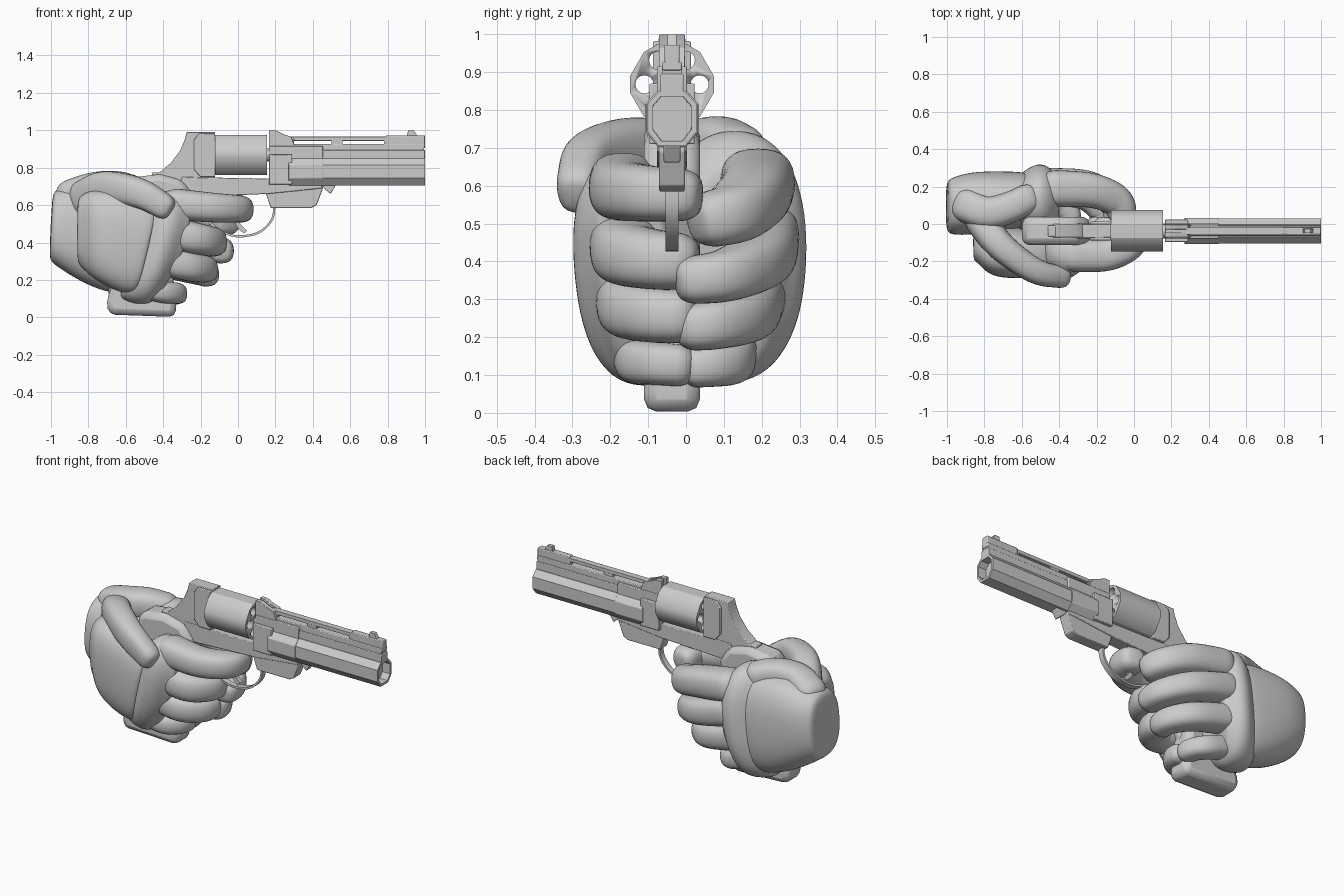
import bpy, bmesh
from math import sin, cos, pi, radians
from mathutils import Vector as V

if "Cube" in bpy.data.objects:
    bpy.data.objects.remove(bpy.data.objects["Cube"])

GY = -0.037  # centre plane of the gun


def finish(bm, name, angle=None, bevel=0, subsurf=0):
    bmesh.ops.recalc_face_normals(bm, faces=bm.faces)
    me = bpy.data.meshes.new(name)
    bm.to_mesh(me)
    bm.free()
    ob = bpy.data.objects.new(name, me)
    bpy.context.collection.objects.link(ob)
    if bevel:
        m = ob.modifiers.new("bevel", 'BEVEL')
        m.width, m.segments, m.limit_method = bevel, 2, 'ANGLE'
    if subsurf:
        m = ob.modifiers.new("smooth", 'SUBSURF')
        m.levels = m.render_levels = subsurf
    if angle:
        bpy.ops.object.select_all(action='DESELECT')
        ob.select_set(True)
        bpy.context.view_layer.objects.active = ob
        bpy.ops.object.shade_smooth_by_angle(angle=radians(angle))
    return ob


def prism(name, pts, a, b, axis='y', bevel=0.004, recess=None):
    """Extrude an xz profile along y, or a yz profile along x; y is relative to the gun plane."""
    bm = bmesh.new()
    put = (lambda p, d: (p[0], GY + d, p[1])) if axis == 'y' else (lambda p, d: (d, GY + p[0], p[1]))
    lo = [bm.verts.new(put(p, a)) for p in pts]
    hi = [bm.verts.new(put(p, b)) for p in pts]
    bm.faces.new(lo)
    front = bm.faces.new(hi)
    for i in range(len(pts)):
        j = (i + 1) % len(pts)
        bm.faces.new((lo[i], lo[j], hi[j], hi[i]))
    bmesh.ops.recalc_face_normals(bm, faces=bm.faces)
    if recess:
        for thick, depth in ((recess, 0), (0.001, -0.05)):
            bmesh.ops.inset_region(bm, faces=[front], thickness=thick)
            for v in front.verts:
                v.co.x += depth
    return finish(bm, name, 30, bevel)


def box(name, x0, x1, z0, z1, half, bevel=0.004):
    return prism(name, [(x0, z0), (x1, z0), (x1, z1), (x0, z1)], -half, half, 'y', bevel)


def skin_rings(name, rings, subsurf=1):
    """Bridge closed rings of points and cap both ends."""
    bm = bmesh.new()
    vs = [[bm.verts.new(p) for p in r] for r in rings]
    n = len(vs[0])
    for r, s in zip(vs, vs[1:]):
        for i in range(n):
            bm.faces.new((r[i], r[(i + 1) % n], s[(i + 1) % n], s[i]))
    bm.faces.new(vs[0])
    bm.faces.new(vs[-1])
    return finish(bm, name, 60, 0, subsurf)


def ring(c, u, w, power=2.6, n=16, bow=0):
    f = lambda t: abs(t) ** (2 / power) * (1 if t >= 0 else -1)
    out = []
    for i in range(n):
        p, q = f(cos(2 * pi * i / n)), f(sin(2 * pi * i / n))
        out.append(c + u * p + w * q + V((bow * (1 - q * q), 0, 0)))
    return out


def spline(ps, t):
    i = min(int(t), len(ps) - 2)
    f = t - i
    b, c = ps[i], ps[i + 1]
    a = ps[i - 1] if i else b * 2 - c
    d = ps[i + 2] if i + 2 < len(ps) else c * 2 - b
    return 0.5 * (2 * b + (c - a) * f + (2 * a - 5 * b + 4 * c - d) * f * f + (3 * b - a - 3 * c + d) * f ** 3)


def finger(name, pts, r0, r1, flat=1.0, steps=5):
    ps = [V(p) for p in pts]
    n = (len(ps) - 1) * steps
    rings = []
    for k in range(n + 1):
        t = k / steps
        c = spline(ps, t)
        tan = (spline(ps, min(t + .05, len(ps) - 1)) - spline(ps, max(t - .05, 0))).normalized()
        side = tan.cross(V((0, 0, 1))).normalized()
        up = side.cross(tan)
        r = r0 + (r1 - r0) * k / n
        caps = [(0, 1)]
        if k == 0:
            caps = [(-.6, .5), (-.42, .82), (0, 1)]
        elif k == n:
            caps = [(0, 1), (.42, .82), (.6, .5)]
        for off, s in caps:
            rings.append(ring(c + tan * off * r, side * r * s * flat, up * r * s))
    return skin_rings(name, rings)


def palm(name, stations, bow=0, power=2.7):
    """Loft of upright sections given by top point, bottom point and half thickness."""
    rings = []
    for i, (top, bot, t) in enumerate(stations):
        top, bot = V(top), V(bot)
        c, w = (top + bot) / 2, (top - bot) / 2
        full = [(0, 1)]
        if i == 0:
            full = [(-.03, .7), (-.022, .9), (0, 1)]
        elif i == len(stations) - 1:
            full = [(0, 1), (.022, .9), (.03, .7)]
        for dx, s in full:
            rings.append(ring(c + V((dx, 0, 0)), V((0, t * s, 0)), w * s, power, 20, bow))
    return skin_rings(name, rings, 2)


def rod(name, x0, x1, y, z, r, n=16):
    return prism(name, [(y + r * cos(2 * pi * i / n), z + r * sin(2 * pi * i / n)) for i in range(n)],
                 x0, x1, 'x', 0)


# Barrel with recessed muzzle, sleeve behind it and stepped top
octagon = [(-.035, .705), (.035, .705), (.066, .745), (.066, .815), (.035, .85), (-.035, .85), (-.066, .815), (-.066, .745)]
prism("barrel", octagon, .44, 1.0, 'x', 0, recess=.015)
prism("barrel_sleeve", [(y * 1.06, .778 + (z - .778) * 1.04) for y, z in octagon], .27, .455, 'x', .003)
box("barrel_top", .3, 1.0, .84, .895, .031)
box("barrel_groove", .3, .995, .89, .91, .026, 0)
box("rib_base", .25, 1.0, .905, .928, .026)
box("sleeve_top", .17, .455, .83, .915, .04)
box("crane", .165, .29, .71, .87, .06)

# Ventilated sight rib and sights
box("rib_rail", .25, .82, .944, .966, .019, .002)
for i, (a, b) in enumerate([(.25, .3), (.5, .56), (.78, .82)]):
    box(f"rib_post_{i}", a, b, .92, .955, .018, 0)
prism("front_sight_base", [(.79, .92), (.79, .972), (1, .972), (1, .92)], -.02, .02)
prism("front_sight", [(.9, .96), (.91, 1.0), (.94, 1.0), (.965, .96)], -.012, .012, bevel=.001)
hump = [(.165, .86), (.165, 1.0), (.2, 1.0), (.24, .98), (.285, .965), (.31, .9)]
for s in (-1, 1):
    prism("rear_sight_side", hump, s * .008, s * .034, bevel=.002)
box("rear_sight_floor", .165, .3, .86, .96, .02)

# Fluted cylinder with six through chambers
outline = [(.113 * cos(radians(60 * k + d)), .868 + .113 * sin(radians(60 * k + d))) for k in range(6) for d in (-11, 11)]
drum = prism("cylinder", outline, -.122, .155, 'x', 0)
for k in range(6):
    a = pi / 3 * k
    cutter = rod("chamber_cutter", -.2, .25, .073 * cos(a), .868 + .073 * sin(a), .024)
    cutter.hide_render = True
    cutter.hide_set(True)
    m = drum.modifiers.new("chamber", 'BOOLEAN')
    m.operation, m.object, m.solver = 'DIFFERENCE', cutter, 'EXACT'
rod("cylinder_axle", .15, .18, 0, .868, .035)

# Frame, recoil shield, lower lug and latch
prism("frame_rear", [(-.48, .73), (-.42, .775), (-.36, .825), (-.31, .89), (-.285, .95), (-.275, .99), (-.122, .99), (-.122, .7), (-.3, .66)], -.036, .036)
prism("recoil_shield", [(-.235, .79), (-.235, .95), (-.21, .982), (-.122, .982), (-.122, .75), (-.2, .75)], -.05, .05)
prism("frame_lower", [(-.32, .64), (-.3, .75), (.17, .742), (.45, .735), (.45, .69), (.16, .66)], -.04, .04)
prism("lower_lug", [(.12, .68), (.15, .66), (.175, .585), (.39, .585), (.42, .6), (.455, .69), (.45, .72), (.12, .72)], -.034, .034)
prism("latch", [(.44, .715), (.47, .68), (.495, .66), (.525, .71)], -.022, .022)


def strip(name, pts, half_width, thick):
    """Thin band following an xz path."""
    ps = [V((x, GY, z)) for x, z in pts]
    n = (len(ps) - 1) * 5
    rings = []
    for k in range(n + 1):
        t = k / 5
        c = spline(ps, t)
        tan = spline(ps, min(t + .05, len(ps) - 1)) - spline(ps, max(t - .05, 0))
        nor = V((-tan.z, 0, tan.x)).normalized() * thick
        w = V((0, half_width, 0))
        rings.append([c + nor + w, c + nor - w, c - nor - w, c - nor + w])
    return skin_rings(name, rings, 0)


# Trigger guard and trigger
strip("trigger_guard", [(.195, .61), (.185, .53), (.13, .465), (.06, .438), (-.03, .437), (-.12, .48), (-.2, .56)], .017, .006)
strip("trigger", [(.02, .67), (.0, .58), (.0, .5), (.04, .455)], .012, .012)

# Grip
prism("grip", [(-.6, .72), (-.55, .75), (-.42, .765), (-.3, .735), (-.23, .64), (-.36, .35), (-.33, .06), (-.335, .002),
               (-.69, .015), (-.705, .08), (-.58, .45)], -.074, .074, bevel=.035)
box("grip_tang", -.46, -.28, .7, .775, .03, .006)

# Near hand: back of hand, knuckle ridge, thumb of the far hand over it
palm("near_hand_back", [((-.83, -.11, .66), (-.83, -.09, .26), .11), ((-.77, -.15, .69), (-.77, -.13, .2), .145),
                        ((-.6, -.165, .67), (-.64, -.14, .13), .14), ((-.45, -.17, .6), (-.56, -.15, .12), .125)])
palm("near_knuckles", [((-.43, -.15, .66), (-.62, -.11, .09), .13), ((-.37, -.16, .69), (-.54, -.11, .065), .17),
                       ((-.31, -.16, .67), (-.48, -.11, .07), .155), ((-.26, -.16, .62), (-.45, -.11, .09), .11)], .035, 2.4)
finger("far_thumb", [(-.82, .02, .63), (-.71, -.12, .69), (-.53, -.25, .665), (-.39, -.285, .59)], .105, .07, .85)

# Far hand: wrist, back of hand, knuckle ridge, thumb base
palm("far_hand_back", [((-.962, .1, .69), (-.982, .09, .28), .155), ((-.87, .12, .71), (-.88, .1, .21), .17),
                       ((-.72, .12, .73), (-.74, .12, .14), .165), ((-.55, .13, .7), (-.62, .13, .12), .15)], 0, 2.5)
palm("far_knuckles", [((-.59, .12, .73), (-.68, .1, .09), .16), ((-.52, .13, .76), (-.61, .11, .075), .205),
                      ((-.46, .13, .73), (-.55, .11, .075), .2), ((-.42, .13, .68), (-.52, .11, .09), .15)], .035, 2.3)
finger("far_thumb_base", [(-.9, .1, .64), (-.78, .06, .685), (-.66, .09, .7), (-.56, .14, .68)], .095, .08)

# Fingers: wrapped from each side to the front of the grip
hands = {
    "near": [("index", [(-.34, -.165, .605), (-.14, -.165, .587), (-.01, -.1, .58), (.01, .0, .575)], .086, .07),
             ("middle", [(-.36, -.16, .45), (-.22, -.155, .42), (-.15, -.08, .405), (-.14, -.01, .4)], .09, .076),
             ("ring", [(-.42, -.15, .31), (-.28, -.145, .275), (-.2, -.08, .26), (-.18, -.01, .255)], .084, .072),
             ("little", [(-.5, -.13, .16), (-.4, -.12, .135), (-.34, -.07, .13), (-.33, -.01, .125)], .062, .056)],
    "far": [("index", [(-.44, .19, .61), (-.23, .18, .575), (-.1, .13, .53), (-.06, .06, .51)], .094, .075),
            ("middle", [(-.46, .21, .47), (-.24, .2, .41), (-.11, .11, .365), (-.09, .01, .35)], .086, .064),
            ("ring", [(-.48, .18, .31), (-.28, .16, .26), (-.18, .08, .235), (-.17, .01, .225)], .08, .062),
            ("little", [(-.5, .12, .17), (-.4, .115, .135), (-.35, .07, .125), (-.34, .02, .12)], .064, .054)],
}
for hand, fingers in hands.items():
    for part, path, r0, r1 in fingers:
        finger(f"{hand}_{part}_finger", path, r0, r1, 1.08)
